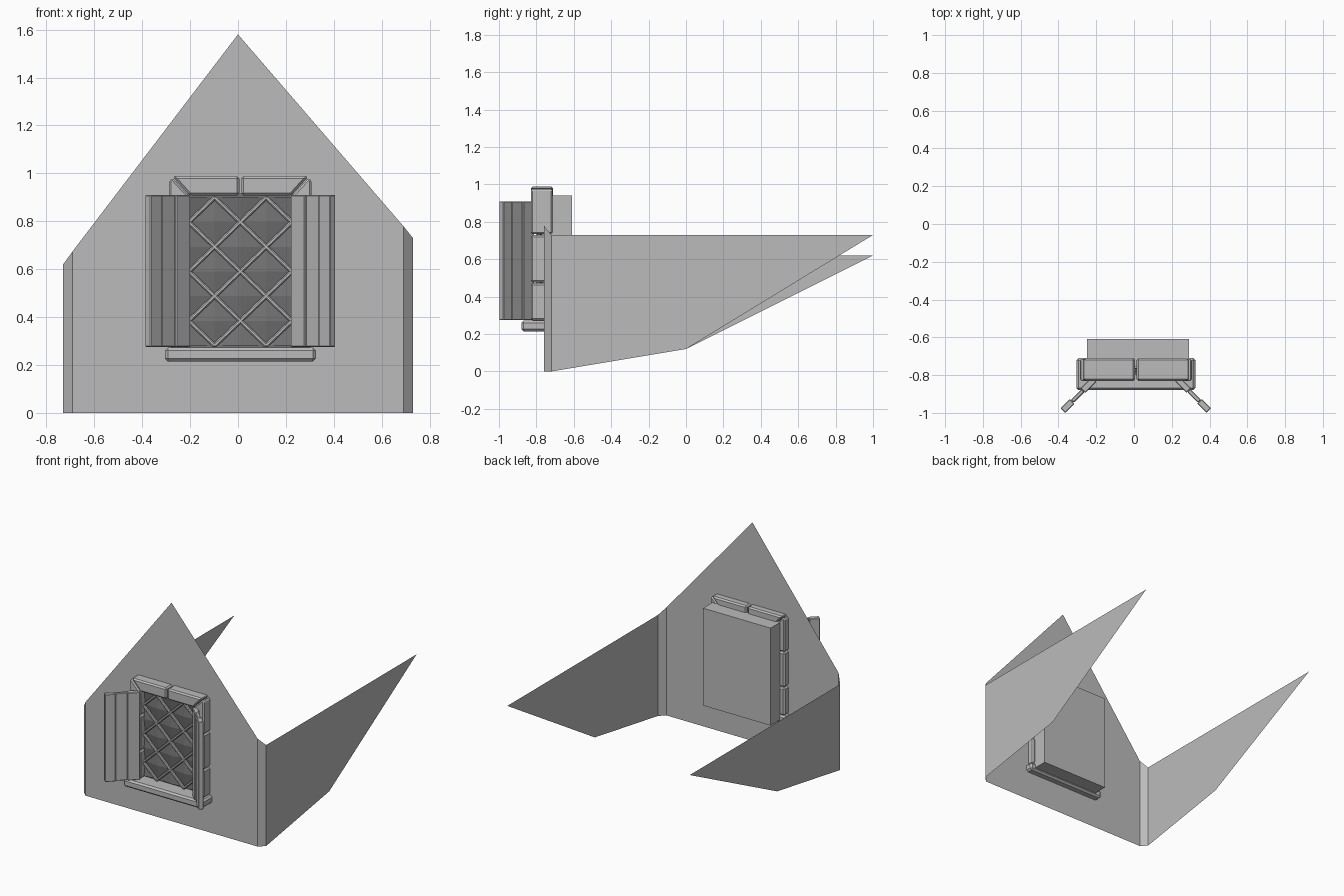
import bpy, bmesh, math
from mathutils import Matrix, Vector

cube = bpy.data.objects.get("Cube")
if cube:
    bpy.data.objects.remove(cube, do_unlink=True)


def material(name, v):
    m = bpy.data.materials.new(name)
    m.use_nodes = True
    m.diffuse_color = (v, v, v, 1)
    m.node_tree.nodes["Principled BSDF"].inputs["Base Color"].default_value = (v, v, v, 1)
    return m


STONE = material("stone grey", 0.5)
GLASS = material("dark pane grey", 0.17)
MID = 0.01  # centre line of the window


def mesh_object(name, bm, mat, bevel=0):
    me = bpy.data.meshes.new(name)
    bm.to_mesh(me)
    bm.free()
    me.materials.append(mat)
    ob = bpy.data.objects.new(name, me)
    bpy.context.collection.objects.link(ob)
    if bevel:
        mod = ob.modifiers.new("Bevel", "BEVEL")
        mod.width = bevel
        mod.segments = 1
    return ob


def sheet(name, faces, mat):
    """Flat faces given by their corner points."""
    bm = bmesh.new()
    for pts in faces:
        bm.faces.new([bm.verts.new(p) for p in pts])
    bmesh.ops.remove_doubles(bm, verts=bm.verts, dist=1e-5)
    return mesh_object(name, bm, mat)


def prism(name, outline, y0, y1, bevel=0, mat=STONE):
    """Outline in x and z, extruded from y0 to y1."""
    bm = bmesh.new()
    face = bm.faces.new([bm.verts.new((x, y0, z)) for x, z in outline])
    new = bmesh.ops.extrude_face_region(bm, geom=[face])["geom"]
    bmesh.ops.translate(bm, vec=(0, y1 - y0, 0),
                        verts=[v for v in new if isinstance(v, bmesh.types.BMVert)])
    bmesh.ops.recalc_face_normals(bm, faces=bm.faces)
    return mesh_object(name, bm, mat, bevel)


def block(name, x0, x1, y0, y1, z0, z1, bevel=0, mat=STONE):
    return prism(name, [(x0, z0), (x1, z0), (x1, z1), (x0, z1)], y0, y1, bevel, mat)


def bar(name, centre, size, rot, bevel=0):
    bm = bmesh.new()
    bmesh.ops.create_cube(bm, size=1, matrix=Matrix.Translation(centre) @ rot
                          @ Matrix.Diagonal((*size, 1)))
    return mesh_object(name, bm, STONE, bevel)


# Gable wall with chamfered corners
FRONT, CORNER, HALF, EDGE = -0.76, -0.72, 0.73, 0.69
sheet("gable_wall", [[(-EDGE, FRONT, 0), (EDGE, FRONT, 0), (EDGE, FRONT, 0.78),
                      (0, FRONT, 1.58), (-EDGE, FRONT, 0.675)]], STONE)
for side, label, inner, outer in ((1, "left", 0.78, 0.73), (-1, "right", 0.675, 0.62)):
    e, h = side * EDGE, side * HALF
    sheet(label + "_corner_strip", [[(e, FRONT, 0), (h, CORNER, 0),
                                     (h, CORNER, outer), (e, FRONT, inner)]], STONE)
    sheet(label + "_side_wall", [[(h, CORNER, 0), (h, 0, 0.12),
                                  (h, 1, outer), (h, CORNER, outer)]], STONE)

# Recess box behind the window, and dark backing
block("recess_box", -0.25, 0.29, -0.755, -0.61, 0.235, 0.94)
block("pane_backing", -0.21, 0.23, -0.768, -0.762, 0.265, 0.915, mat=GLASS)

# Sill
block("window_sill", -0.305, 0.325, -0.88, -0.71, 0.215, 0.272, 0.012)

# Mitred stone surround, mirrored about the window centre
for side, label in ((1, "left"), (-1, "right")):
    def out(points):
        return [(MID + side * x, z) for x, z in points]
    prism(label + "_lintel", out([(0.004, 0.908), (0.213, 0.908),
                                  (0.285, 0.988), (0.004, 0.988)]), -0.83, -0.71, 0.01)
    prism(label + "_jamb_top", out([(0.213, 0.734), (0.297, 0.734), (0.297, 0.972),
                                    (0.283, 0.98), (0.213, 0.904)]), -0.83, -0.715, 0.01)
    for k, (z0, z1) in enumerate(((0.272, 0.473), (0.477, 0.73))):
        prism(f"{label}_jamb_{k + 1}", out([(0.213, z0), (0.297, z0), (0.297, z1),
                                            (0.213, z1)]), -0.83, -0.715, 0.01)

# Diamond panes and lattice on a grid of half diamonds
DX, DZ, MZ = 0.1075, 0.103, 0.59


def grid(u, v, y):
    return Vector((MID + u * DX, y, MZ + v * DZ))


panes = []
for u in range(-2, 3):
    for v in range(-3, 4):
        if (u + v) % 2 == 0:
            continue
        for a in (-1, 1):
            for b in (-1, 1):
                if abs(u + a) <= 2 and abs(v + b) <= 3:
                    tri = [grid(u, v, -0.785), grid(u + a, v, -0.77), grid(u, v + b, -0.77)]
                    panes.append(tri if a * b > 0 else tri[::-1])
sheet("diamond_panes", panes, GLASS)

for slope in (-1, 1):
    for c in range(-4, 5, 2):
        # Line v = slope * u + c, clipped to the window
        us = [u / 2 for u in range(-4, 5) if abs(slope * u / 2 + c) <= 3]
        p, q = (grid(u, slope * u + c, -0.787) for u in (us[0], us[-1]))
        d = q - p
        rot = Matrix.Rotation(-math.atan2(d.z, d.x), 4, "Y")
        bar(f"lattice_bar_{slope}_{c}", (p + q) / 2, (d.length + 0.01, 0.022, 0.018), rot, 0.005)

# Open shutters, three planks each, swung out at 45 degrees
for side, label in ((1, "left"), (-1, "right")):
    rot = Matrix.Rotation(-side * math.pi / 4, 4, "Z")
    for k, (start, end, thick) in enumerate(((0, 0.085, 0.035), (0.085, 0.165, 0.022),
                                             (0.165, 0.235, 0.035))):
        m = (start + end) / 2 * math.sqrt(0.5)
        bar(f"{label}_shutter_plank_{k + 1}", (MID + side * (0.22 + m), -0.822 - m, 0.5925),
            (end - start, thick, 0.635), rot, 0.004)
